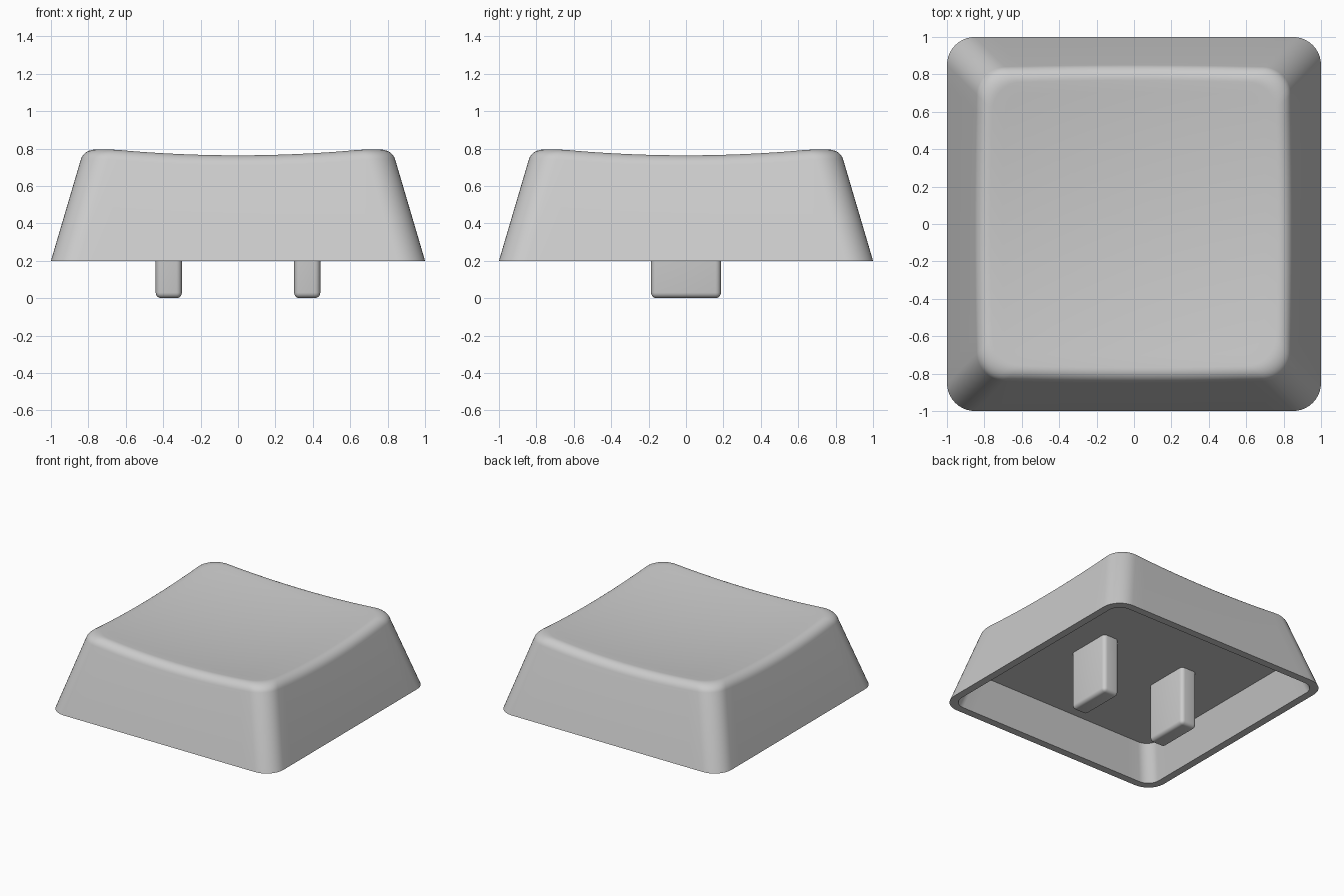
import bpy, bmesh, math

if "Cube" in bpy.data.objects:
    bpy.data.objects.remove(bpy.data.objects["Cube"])

grey = bpy.data.materials.new("light_grey")
grey.diffuse_color = (0.6, 0.6, 0.6, 1)
grey.use_nodes = True
grey.node_tree.nodes["Principled BSDF"].inputs["Base Color"].default_value = grey.diffuse_color

BASE, SLOPE, RADIUS = 0.2, 0.295, 0.15


def outline(half, r, side=16, arc=10):
    """Rounded square with evenly divided sides, counter-clockwise."""
    c, pts = half - r, []
    for q in range(4):
        local = [(half, -c + 2 * c * i / side) for i in range(side)]
        local += [(c + r * math.cos(a), c + r * math.sin(a))
                  for a in (math.pi / 2 * i / arc for i in range(arc))]
        s, k = round(math.sin(q * math.pi / 2)), round(math.cos(q * math.pi / 2))
        pts += [(x * k - y * s, x * s + y * k) for x, y in local]
    return pts


COUNT = len(outline(1, RADIUS))


def dish(x, y):
    return 0.72 + 0.073 * (x * x + y * y)


def outer_profile(i):
    """Wall, rounded shoulder and dished top for outline point i."""
    at = lambda d: outline(1 - d, RADIUS)[i]
    d0 = 0.17
    for _ in range(6):                      # where wall meets dish
        d0 = (dish(*at(d0)) - BASE) * SLOPE
    t, w = 0.064, 0.78
    z0 = dish(*at(d0))
    a = (d0 - t * 0.283, z0 - t * 0.959)
    b = (d0 + t, dish(*at(d0 + t)))
    prof = [(*at(0), BASE)]
    for n in range(9):                      # shoulder arc
        u = n / 8
        k = ((1 - u) ** 2, 2 * u * (1 - u) * w, u * u)
        d, z = (sum(f * p[j] for f, p in zip(k, (a, (d0, z0), b))) / sum(k)
                for j in (0, 1))
        prof.append((*at(d), z))
    x, y, _ = prof[-1]
    for n in range(1, 12):                  # shallow dish
        f = 1 - n / 12
        prof.append((x * f, y * f, dish(x * f, y * f)))
    return prof


def finish(name, bm):
    bmesh.ops.recalc_face_normals(bm, faces=bm.faces)
    me = bpy.data.meshes.new(name)
    bm.to_mesh(me)
    bm.free()
    me.materials.append(grey)
    ob = bpy.data.objects.new(name, me)
    bpy.context.collection.objects.link(ob)
    bpy.ops.object.select_all(action='DESELECT')
    ob.select_set(True)
    bpy.context.view_layer.objects.active = ob
    bpy.ops.object.shade_smooth_by_angle(angle=math.radians(35))
    return ob


# Hollow cap: ceiling and inner walls, rim, outer walls, dished top
bm = bmesh.new()
profiles = [outer_profile(i) for i in range(COUNT)]
rings = [[(x, y, z) for x, y in outline(h, 0.1)] for h, z in ((0.86, 0.47), (0.94, BASE))]
rings += [list(r) for r in zip(*profiles)]
rings = [[bm.verts.new(p) for p in r] for r in rings]
for lo, hi in zip(rings, rings[1:]):
    for i in range(COUNT):
        j = (i + 1) % COUNT
        bm.faces.new((lo[i], lo[j], hi[j], hi[i]))
bm.faces.new(rings[0])
centre = bm.verts.new((0, 0, dish(0, 0)))
for i in range(COUNT):
    bm.faces.new((rings[-1][i], rings[-1][(i + 1) % COUNT], centre))
finish("cap", bm)

# Two rounded stems hanging from the ceiling
for side, name in ((-1, "left_stem"), (1, "right_stem")):
    bm = bmesh.new()
    bmesh.ops.create_cube(bm, size=1)
    for v in bm.verts:
        v.co = (side * 0.37 + v.co.x * 0.14, v.co.y * 0.374, 0.26 + v.co.z * 0.52)
    bmesh.ops.bevel(bm, geom=bm.edges[:], offset=0.03, segments=5,
                    profile=0.5, affect='EDGES')
    finish(name, bm)
